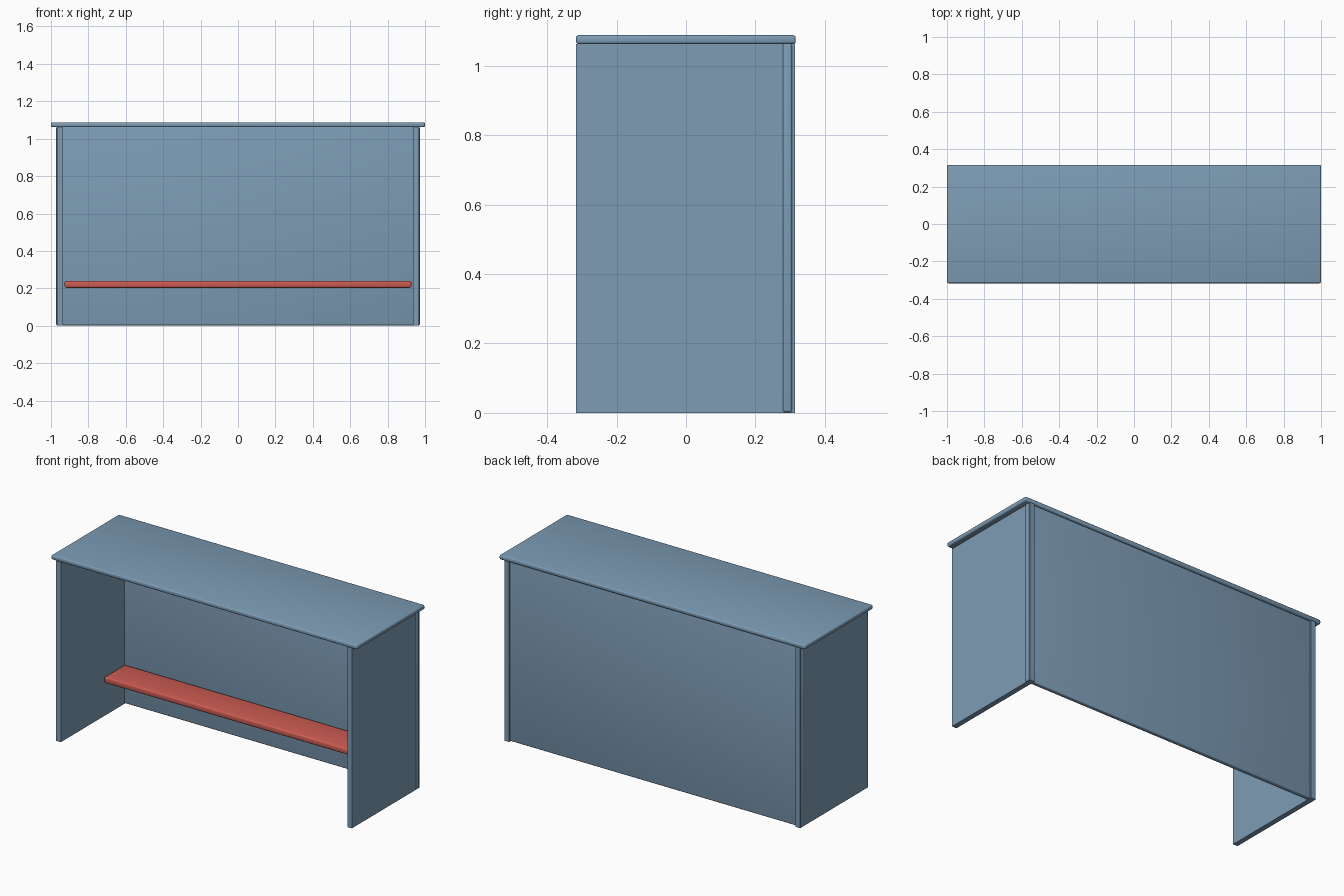
import bpy
import bmesh
import math
from mathutils import Vector

cube = bpy.data.objects.get("Cube")
if cube:
    bpy.data.objects.remove(cube, do_unlink=True)


def make_material(name, rgb):
    mat = bpy.data.materials.new(name)
    mat.use_nodes = True
    colour = (*rgb, 1.0)
    mat.diffuse_color = colour
    mat.node_tree.nodes["Principled BSDF"].inputs["Base Color"].default_value = colour
    return mat


def board(name, low, high, mat, rounding=0.0):
    """Box between two corners, with softened edges when rounding is given."""
    low, high = Vector(low), Vector(high)
    size, centre = high - low, (low + high) / 2
    mesh = bpy.data.meshes.new(name)
    bm = bmesh.new()
    bmesh.ops.create_cube(bm, size=1.0)
    bmesh.ops.scale(bm, vec=size, verts=bm.verts)
    if rounding:
        bmesh.ops.bevel(bm, geom=bm.edges[:], offset=rounding, segments=3,
                        profile=0.5, affect='EDGES')
    bm.to_mesh(mesh)
    bm.free()
    mesh.materials.append(mat)
    obj = bpy.data.objects.new(name, mesh)
    obj.location = centre
    bpy.context.collection.objects.link(obj)
    if rounding:
        bpy.ops.object.select_all(action='DESELECT')
        obj.select_set(True)
        bpy.context.view_layer.objects.active = obj
        bpy.ops.object.shade_smooth_by_angle(angle=math.radians(40))
    return obj


blue = make_material("slate blue", (0.205, 0.333, 0.462))
red = make_material("soft red", (0.6, 0.107, 0.085))

# Counter top overhanging both ends
board("counter_top", (-1, -0.317, 1.062), (1, 0.316, 1.088), blue, 0.008)

# Back panel, its ends showing just beyond the side panels
board("back_panel", (-0.972, 0.279, 0.002), (0.972, 0.305, 1.063), blue, 0.006)

# Side panels
for side, x0, x1 in (("right", -0.966, -0.936), ("left", 0.936, 0.966)):
    board(side + "_side_panel", (x0, -0.317, 0), (x1, 0.314, 1.063), blue)

# Low inner shelf
board("inner_shelf", (-0.927, 0.072, 0.203), (0.927, 0.266, 0.24), red, 0.01)
